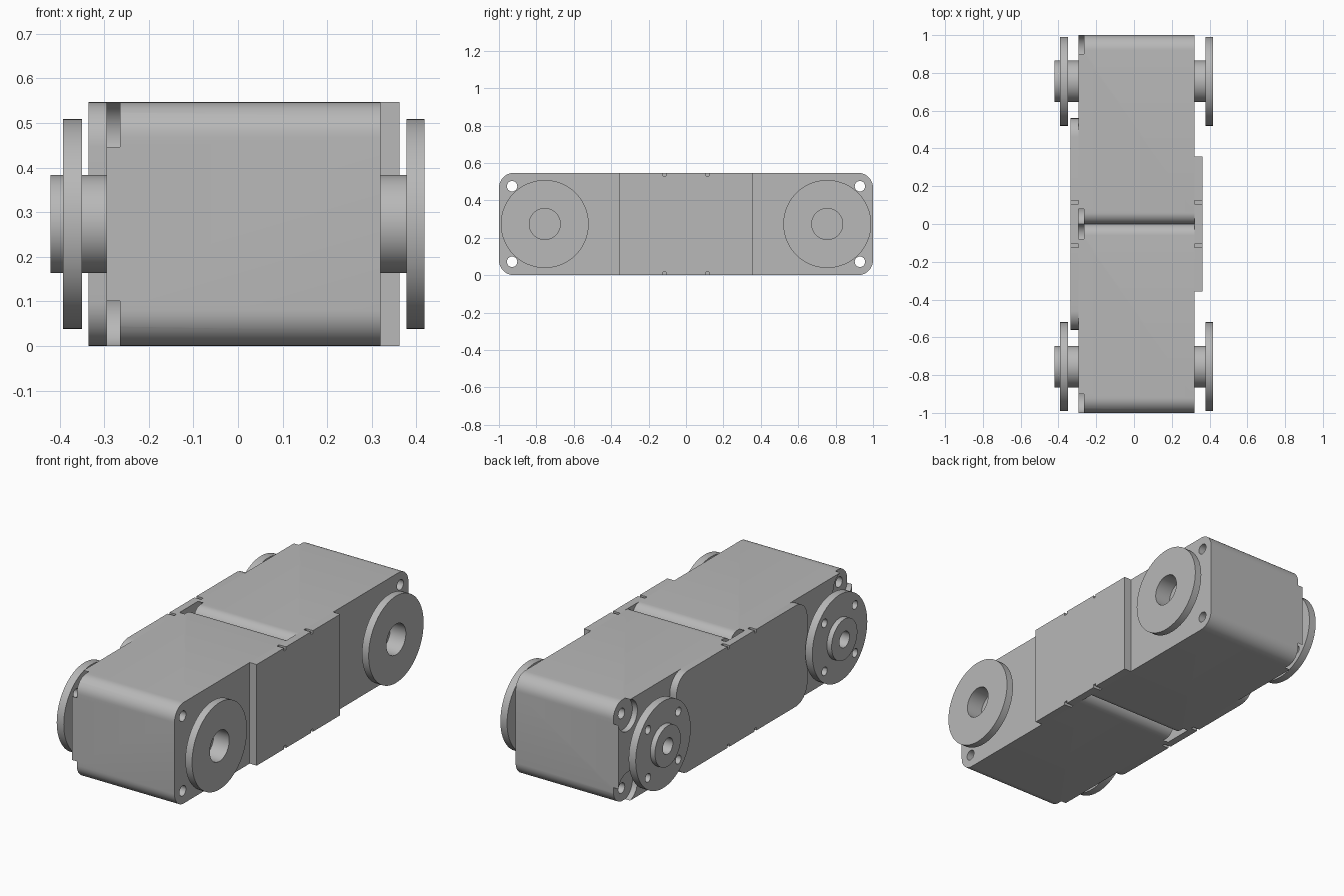
import bpy, bmesh, math

if "Cube" in bpy.data.objects:
    bpy.data.objects.remove(bpy.data.objects["Cube"])

H = 0.547          # body height
CZ = H / 2         # axle height
AXLE_Y = 0.755

grey = bpy.data.materials.new("light grey")
grey.diffuse_color = (0.48, 0.48, 0.48, 1)
grey.use_nodes = True
grey.node_tree.nodes["Principled BSDF"].inputs["Base Color"].default_value = grey.diffuse_color


def make_object(name, bm):
    bmesh.ops.remove_doubles(bm, verts=bm.verts, dist=1e-5)
    bmesh.ops.recalc_face_normals(bm, faces=bm.faces)
    mesh = bpy.data.meshes.new(name)
    bm.to_mesh(mesh)
    bm.free()
    mesh.materials.append(grey)
    obj = bpy.data.objects.new(name, mesh)
    bpy.context.scene.collection.objects.link(obj)
    return obj


def prism(name, points, x0, x1):
    """Extrude a (y, z) outline along x."""
    bm = bmesh.new()
    face = bm.faces.new([bm.verts.new((x0, y, z)) for y, z in points])
    ext = bmesh.ops.extrude_face_region(bm, geom=[face])["geom"]
    bmesh.ops.translate(bm, vec=(x1 - x0, 0, 0),
                        verts=[v for v in ext if isinstance(v, bmesh.types.BMVert)])
    return make_object(name, bm)


def circle(y, z, r, n=40):
    return [(y + r * math.cos(2 * math.pi * i / n), z + r * math.sin(2 * math.pi * i / n))
            for i in range(n)]


def rounded(y0, y1, r0, r1, steps=10):
    """Full-height rectangle; r0 rounds the corners at y0, r1 those at y1."""
    pts = []
    for y, z, r, sy, sz, start in ((y1, H, r1, -1, -1, 0), (y0, H, r0, 1, -1, 90),
                                   (y0, 0, r0, 1, 1, 180), (y1, 0, r1, -1, 1, 270)):
        for i in range(steps + 1):
            a = math.radians(start + 90 * i / steps)
            pts.append((y + sy * r + r * math.cos(a), z + sz * r + r * math.sin(a)))
    return pts


def lathe(name, profile, cy, n=64):
    """Revolve an (x, radius) profile around the axle."""
    bm = bmesh.new()
    rings = [[bm.verts.new((x, cy + r * math.cos(2 * math.pi * i / n),
                            CZ + r * math.sin(2 * math.pi * i / n))) for i in range(n)]
             if r else [bm.verts.new((x, cy, CZ))] for x, r in profile]
    for a, b in zip(rings, rings[1:]):
        for i in range(n):
            j = (i + 1) % n
            if len(a) == 1:
                bm.faces.new((a[0], b[i], b[j]))
            elif len(b) == 1:
                bm.faces.new((a[i], b[0], a[j]))
            else:
                bm.faces.new((a[i], b[i], b[j], a[j]))
    return make_object(name, bm)


def cut(obj, cutters):
    for c in cutters:
        mod = obj.modifiers.new("cut", "BOOLEAN")
        mod.operation, mod.solver, mod.object = "DIFFERENCE", "EXACT", c
    deps = bpy.context.evaluated_depsgraph_get()
    mesh = bpy.data.meshes.new_from_object(obj.evaluated_get(deps))
    obj.modifiers.clear()
    obj.data = mesh
    for c in cutters:
        bpy.data.objects.remove(c)


parts = []
for s, side in ((-1, "front"), (1, "back")):
    # Motor housing with rounded edges
    y0, y1, r0, r1 = (-1, 0, 0.08, 0.06) if s < 0 else (0, 1, 0.06, 0.08)
    body = prism(side + "_motor_body", rounded(y0, y1, r0, r1), -0.295, 0.32)
    cutters = []
    for up in (-1, 1):
        # Through screw holes, and round recesses at the left corners
        cutters.append(prism("hole", circle(s * 0.93, CZ + up * 0.202, 0.028, 24), -0.5, 0.5))
        cutters.append(prism("recess", circle(s * 0.92, CZ + up * (CZ - 0.08), 0.083), -0.4, -0.265))
        cutters.append(prism("recess", circle(s * 0.06, CZ + up * (CZ - 0.06), 0.063), -0.4, -0.265))
    cut(body, cutters)

    # Idler wheel on the right
    idler = lathe(side + "_idler_wheel",
                  [(0.31, 0), (0.31, 0.11), (0.378, 0.11), (0.378, 0.235), (0.418, 0.235),
                   (0.418, 0.083), (0.325, 0.083), (0.325, 0)], s * AXLE_Y)

    # Drive wheel on the left with hub and four screw holes
    drive = lathe(side + "_drive_wheel",
                  [(-0.285, 0), (-0.285, 0.11), (-0.35, 0.11), (-0.35, 0.235), (-0.392, 0.235),
                   (-0.392, 0.11), (-0.42, 0.11), (-0.42, 0.043), (-0.3, 0.043), (-0.3, 0)],
                  s * AXLE_Y)
    cut(drive, [prism("hole", circle(s * AXLE_Y + a * 0.13, CZ + b * 0.13, 0.023, 20), -0.45, -0.34)
                for a in (-1, 1) for b in (-1, 1)])
    parts += [body, idler, drive]


def notches(x0, x1):
    """Small cutters at the top and bottom edges of the plates."""
    return [prism("notch", [(y - 0.009, z - 0.016), (y + 0.009, z - 0.016),
                            (y + 0.009, z + 0.016), (y - 0.009, z + 0.016)], x0, x1)
            for y in (-0.115, 0.115) for z in (0, H)]


# Side plates joining both housings
left = prism("left_plate", rounded(-0.56, 0.56, 0.1, 0.1), -0.335, -0.295)
right = prism("right_plate", [(-0.357, 0), (0.357, 0), (0.357, H), (-0.357, H)], 0.32, 0.362)
cut(left, notches(-0.4, -0.2))
cut(right, notches(0.25, 0.45))
parts += [left, right]

# Smooth the round surfaces, keep edges sharp
bpy.ops.object.select_all(action="DESELECT")
for p in parts:
    p.select_set(True)
bpy.context.view_layer.objects.active = parts[0]
bpy.ops.object.shade_smooth_by_angle(angle=math.radians(30))
